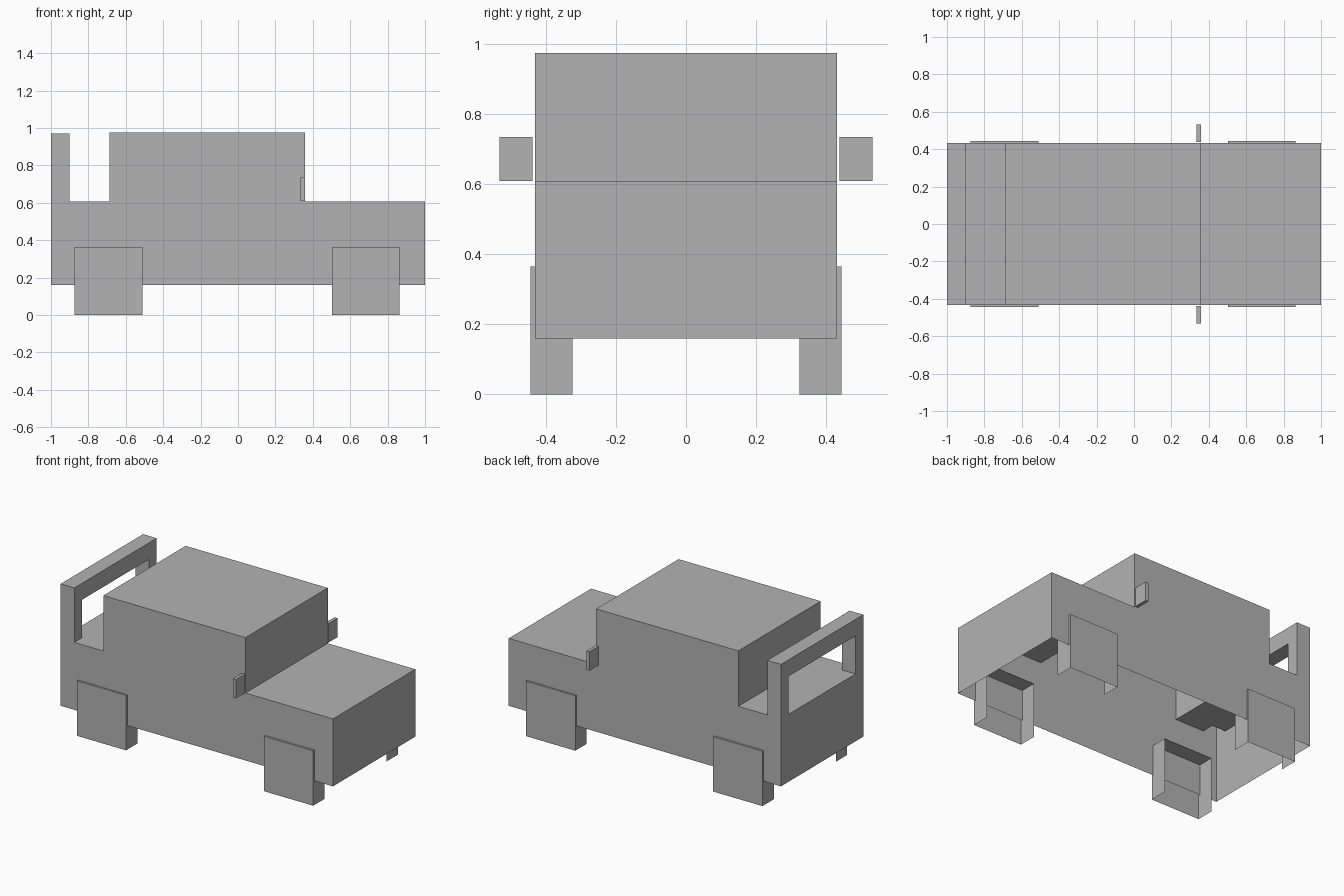
import bpy
import bmesh
from mathutils import Vector

cube = bpy.data.objects.get("Cube")
if cube:
    bpy.data.objects.remove(cube, do_unlink=True)

GREY = (0.45, 0.45, 0.45, 1.0)
paint = bpy.data.materials.new("plain_grey")
paint.use_nodes = True
paint.diffuse_color = GREY
paint.node_tree.nodes["Principled BSDF"].inputs["Base Color"].default_value = GREY


def make_object(name, bm):
    mesh = bpy.data.meshes.new(name)
    bm.to_mesh(mesh)
    bm.free()
    mesh.materials.append(paint)
    obj = bpy.data.objects.new(name, mesh)
    bpy.context.collection.objects.link(obj)
    return obj


def box(name, low, high, open_sides=()):
    """Box between two corners, without the faces that look along open_sides."""
    low, high = Vector(low), Vector(high)
    bm = bmesh.new()
    bmesh.ops.create_cube(bm, size=1)
    bm.normal_update()
    gone = [f for f in bm.faces if any(f.normal.dot(Vector(d)) > 0.9 for d in open_sides)]
    bmesh.ops.delete(bm, geom=gone, context="FACES")
    bmesh.ops.scale(bm, vec=high - low, verts=bm.verts)
    bmesh.ops.translate(bm, vec=(low + high) / 2, verts=bm.verts)
    return make_object(name, bm)


def shell(name, grid, filled):
    """Skin around the filled cells of a coarse grid, open at the underside."""
    bm = bmesh.new()
    corners = {}

    def vert(index):
        if index not in corners:
            corners[index] = bm.verts.new([grid[a][i] for a, i in enumerate(index)])
        return corners[index]

    def solid(cell):
        if any(c < 0 or c >= len(grid[a]) - 1 for a, c in enumerate(cell)):
            return False
        return filled(*[(grid[a][c] + grid[a][c + 1]) / 2 for a, c in enumerate(cell)])

    sizes = [range(len(axis) - 1) for axis in grid]
    cells = [(i, j, k) for i in sizes[0] for j in sizes[1] for k in sizes[2]]
    for cell in filter(solid, cells):
        for axis in range(3):
            for side in (0, 1):
                beyond = list(cell)
                beyond[axis] += 2 * side - 1
                if solid(beyond) or beyond[2] < 0:
                    continue
                u, v = (axis + 1) % 3, (axis + 2) % 3
                loop = []
                for du, dv in ((0, 0), (1, 0), (1, 1), (0, 1)):
                    p = list(cell)
                    p[axis] += side
                    p[u] += du
                    p[v] += dv
                    loop.append(vert(tuple(p)))
                bm.faces.new(loop if side else loop[::-1])
    bmesh.ops.dissolve_limit(bm, angle_limit=0.01, verts=bm.verts, edges=bm.edges)
    return make_object(name, bm)


# Body: lower hull, cabin and hollow rear hoop with a window
HALF, POST = 0.432, 0.35
FLOOR, DECK, SILL, HOOP, ROOF = 0.16, 0.608, 0.86, 0.97, 0.976
HOOP_X, CABIN_BACK, CABIN_FRONT = -0.9, -0.687, 0.357


def body_filled(x, y, z):
    if z < DECK or CABIN_BACK < x < CABIN_FRONT:
        return True
    return x < HOOP_X and z < HOOP and (abs(y) > POST or z > SILL)


shell("body", ((-1, HOOP_X, CABIN_BACK, CABIN_FRONT, 1),
               (-HALF, -POST, POST, HALF),
               (FLOOR, DECK, SILL, HOOP, ROOF)), body_filled)

# Square wheels, open underneath and inward, and side mirrors
for side, s in (("right", -1), ("left", 1)):
    def span(a, b):
        return sorted((s * a, s * b))

    near, far = span(0.325, 0.445)
    for end, x in (("rear", -0.692), ("front", 0.683)):
        box(f"{end}_wheel_{side}", (x - 0.181, near, 0), (x + 0.181, far, 0.365),
            open_sides=((0, 0, -1), (0, -s, 0)))
    near, far = span(0.438, 0.533)
    box(f"mirror_{side}", (0.335, near, 0.61), (0.357, far, 0.736))
